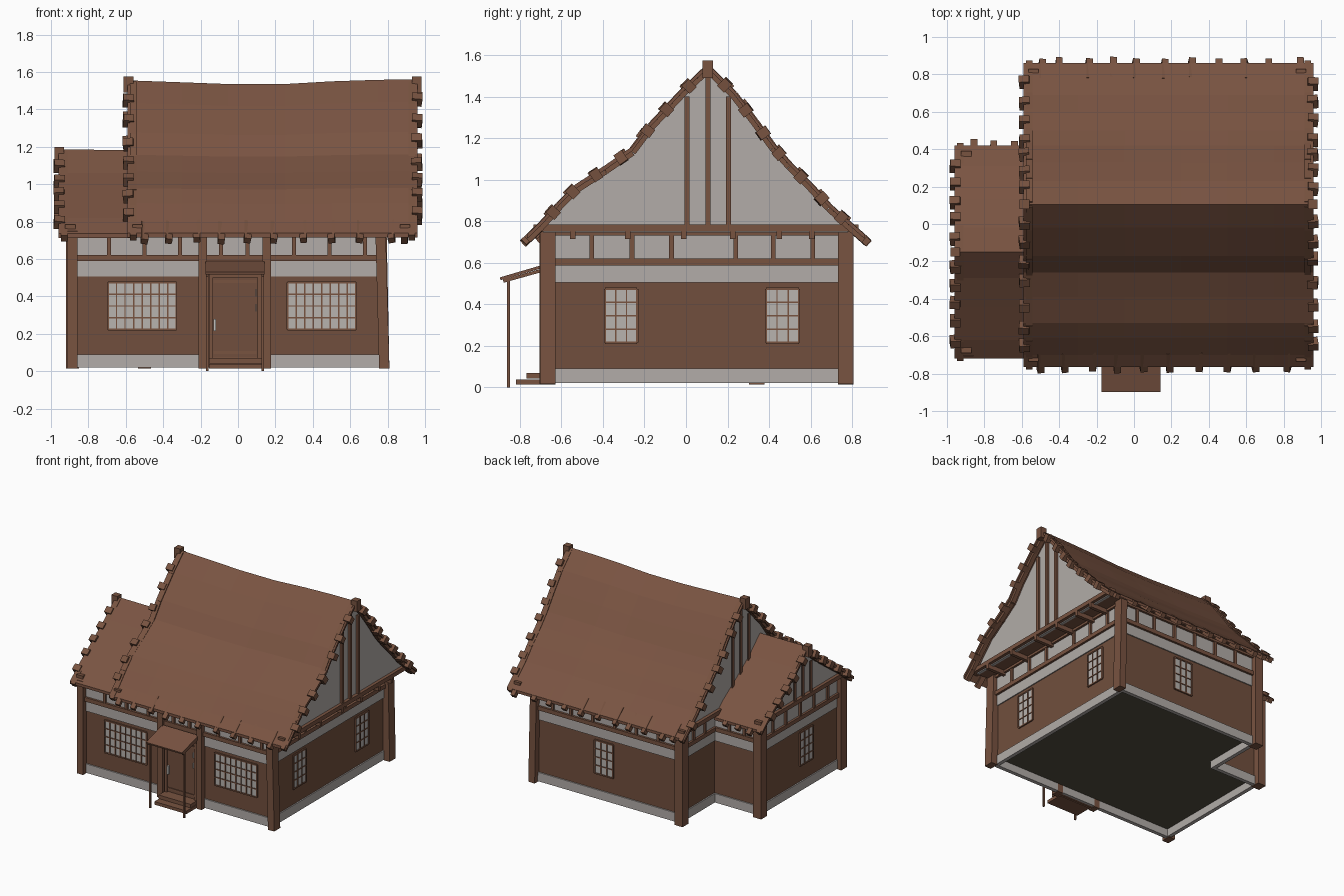
import bpy, bmesh, math, random
from mathutils import Vector, Matrix

if "Cube" in bpy.data.objects:
    bpy.data.objects.remove(bpy.data.objects["Cube"])
random.seed(4)

def mat(name, r, g, b):
    m = bpy.data.materials.new(name)
    lin = [((c / 255 + 0.055) / 1.055) ** 2.4 for c in (r, g, b)]
    m.diffuse_color = (*lin, 1)
    m.use_nodes = True
    m.node_tree.nodes["Principled BSDF"].inputs["Base Color"].default_value = m.diffuse_color
    return m

WOOD = mat("timber brown", 120, 83, 64)
ROOF = mat("roof brown", 122, 84, 66)
WALL = mat("wall brown", 113, 79, 61)
PLASTER = mat("plaster grey white", 178, 172, 168)
GLASS = mat("window pale grey", 184, 179, 175)
FLOOR = mat("floor dark olive", 84, 78, 64)
METAL = mat("metal light grey", 195, 193, 190)

parts = {}
def part(name, m):
    if name not in parts:
        parts[name] = (bmesh.new(), m)
    return parts[name][0]

def box(name, m, x0, x1, y0, y1, z0, z1):
    mx = Matrix.Translation(((x0 + x1) / 2, (y0 + y1) / 2, (z0 + z1) / 2)) @ \
        Matrix.Diagonal((abs(x1 - x0), abs(y1 - y0), abs(z1 - z0), 1))
    bmesh.ops.create_cube(part(name, m), size=1, matrix=mx)

def beam(name, m, p0, p1, w, h, twist=0):
    """Box running from p0 to p1, w wide sideways and h deep."""
    p0, p1 = Vector(p0), Vector(p1)
    d = (p1 - p0).normalized()
    up = Vector((0, 1, 0)) if abs(d.z) > 0.9 else Vector((0, 0, 1))
    s = d.cross(up).normalized()
    rot = Matrix((s, d, s.cross(d))).transposed().to_4x4() @ Matrix.Rotation(twist, 4, 'Y')
    mx = Matrix.Translation((p0 + p1) / 2) @ rot @ Matrix.Diagonal((w, (p1 - p0).length, h, 1))
    bmesh.ops.create_cube(part(name, m), size=1, matrix=mx)

def loft(name, m, loops, closed=False):
    bm = part(name, m)
    vs = [[bm.verts.new(p) for p in lp] for lp in loops]
    n = len(vs[0])
    pairs = list(zip(vs, vs[1:] + vs[:1])) if closed else list(zip(vs, vs[1:]))
    for a, b in pairs:
        for i in range(n):
            bm.faces.new((a[i], a[(i + 1) % n], b[(i + 1) % n], b[i]))
    if not closed:
        bm.faces.new(vs[0][::-1])
        bm.faces.new(vs[-1])

# ---- L-shaped walls in horizontal bands
FX, LX, NX, FY, BY, WY = 0.75, -0.87, -0.48, -0.66, 0.76, 0.33
def ell(o, z):
    return [(FX + o, FY - o, z), (FX + o, BY + o, z), (NX - o, BY + o, z),
            (NX - o, WY + o, z), (LX - o, WY + o, z), (LX - o, FY - o, z)]

def band(name, m, o, z0, z1):
    loft(name, m, [ell(o, z0), ell(o, z1)])

loft("plinth", PLASTER, [ell(0.01, .02), ell(0.01, .09), ell(-.02, .09), ell(-.02, .02)], True)
band("floor", FLOOR, -.015, .08, .089)
band("lower_wall", WALL, 0, .09, .505)
band("upper_plaster", PLASTER, 0.008, .505, .74)
band("middle_rail", WOOD, 0.025, .588, .62)
band("top_plate", WOOD, 0.025, .732, .758)

# ---- corner and door posts
for x, y, lean in [(.782, -.667, -.02), (.782, .77, -.015), (-.5, .77, 0), (-.885, .34, 0), (-.885, -.667, 0)]:
    beam("corner_post", WOOD, (x, y, .015), (x + lean, y, .75), .055 if x > 0 or y < 0 else .07, .075)
for x in (-.188, .153):
    box("door_post", WOOD, x - .023, x + .023, -.705, -.64, .015, .75)

# ---- helper placing boxes on a given wall: u along wall, d outward
WALLS = {"front": ('y', FY, -1), "back": ('y', BY, 1), "right": ('x', FX, 1),
         "left": ('x', LX, -1), "wing_back": ('y', WY, 1), "notch": ('x', NX, -1)}
def wbox(name, m, side, u0, u1, z0, z1, d0, d1):
    ax, pos, s = WALLS[side]
    a, b = sorted((pos + s * d0, pos + s * d1))
    if ax == 'y':
        box(name, m, u0, u1, a, b, z0, z1)
    else:
        box(name, m, a, b, u0, u1, z0, z1)

# ---- short studs in the upper plaster band
STUDS = {"front": (-.69, -.5, -.31, -.09, .05, .3, .49, .68), "right": (-.455, -.26, -.07, .24, .42, .61),
         "back": (-.3, -.11, .08, .27, .46, .62), "left": (-.5, -.33, -.16, .02, .18),
         "wing_back": (-.75, -.62), "notch": (.47, .61)}
for side, us in STUDS.items():
    for u in us:
        wbox("upper_stud", WOOD, side, u - .011, u + .011, .61, .74, 0, .022)

# ---- lattice windows
def window(side, u0, u1, z0, z1, cols, rows):
    wbox("window_glass", GLASS, side, u0, u1, z0, z1, 0, .005)
    for i in range(cols + 1):
        u, w = u0 + (u1 - u0) * i / cols, .005 if i in (0, cols) else .0035
        wbox("window_bars", WOOD, side, u - w, u + w, z0, z1, 0, .011)
    for j in range(rows + 1):
        z, w = z0 + (z1 - z0) * j / rows, .005 if j in (0, rows) else .0035
        wbox("window_bars", WOOD, side, u0, u1, z - w, z + w, 0, .01)

window("front", -.695, -.33, .222, .475, 8, 4)
window("front", .265, .63, .222, .475, 8, 4)
window("right", -.39, -.235, .215, .475, 3, 4)
window("right", .385, .545, .215, .475, 3, 4)
window("back", .1, .26, .215, .475, 3, 4)
window("left", -.33, -.17, .215, .475, 3, 4)

# ---- door, frame, steps and awning
wbox("door_surround", WOOD, "front", -.17, .135, .02, .59, 0, .02)
wbox("door_leaf", WALL, "front", -.14, .11, .075, .51, .02, .026)
for u in (-.145, .115):
    wbox("door_frame", WOOD, "front", u - .011, u + .011, .05, .52, .02, .035)
wbox("door_frame", WOOD, "front", -.15, .12, .5, .522, .02, .035)
for z in (.1, .48):
    wbox("door_trim", WOOD, "front", -.13, .1, z - .008, z + .008, .025, .032)
wbox("door_handle", METAL, "front", -.13, -.118, .215, .28, .026, .045)
for z in (.34, .42):
    wbox("door_hinge", METAL, "front", .093, .1, z - .02, z + .02, .026, .038)
box("door_step", WOOD, -.155, .125, -.82, -.68, .014, .038)
box("door_step", WOOD, -.155, .125, -.768, -.68, .042, .07)
beam("awning_roof", ROOF, (-.017, -.69, .583), (-.017, -.895, .523), .315, .014)
for x in (-.165, .132):
    box("awning_post", WOOD, x - .006, x + .006, -.862, -.848, 0, .535)
    beam("awning_bracket", WOOD, (x, -.69, .565), (x, -.88, .512), .014, .016)

# ---- roofs: profiles are (y, z) from front eave over ridge to back eave
MAIN = [(-.765, .738), (-.7, .8), (-.61, .9), (-.53, .98), (-.39, 1.07), (-.26, 1.16), (-.17, 1.28),
        (-.02, 1.44), (.105, 1.56), (.23, 1.435), (.33, 1.305), (.42, 1.18), (.5, 1.09), (.6, .99),
        (.69, .89), (.79, .8), (.86, .738)]
WING = [(-.72, .735), (-.62, .82), (-.44, .95), (-.29, 1.06), (-.15, 1.185),
        (-.02, 1.06), (.13, .95), (.31, .83), (.42, .735)]

def along(pts, t):
    """Point and direction at fraction t of a polyline."""
    v = [Vector((0, y, z)) for y, z in pts]
    left = t * sum((b - a).length for a, b in zip(v, v[1:]))
    for a, b in zip(v, v[1:]):
        if left <= (b - a).length + 1e-6:
            return a + (b - a).normalized() * left, (b - a).normalized()
        left -= (b - a).length

def roof(name, prof, xs, ridge, gables, ends, nblocks):
    loops = []
    for x, sag in xs:
        top = [(x, y, z - sag * (z - .735) / .8) for y, z in prof]
        loops.append(top + [(x, y, z - .022) for x, y, z in reversed(top)])
    loft(name + "_roof", ROOF, loops)
    # gable walls, studs and base beams
    inner = [(y * .985 + prof[ridge][0] * .015, z - .028) for y, z in prof[1:-1]]
    inner = [(inner[0][0], .745)] + inner + [(inner[-1][0], .745)]
    yr, zr = prof[ridge]
    for x, s in gables:
        loft(name + "_gable", PLASTER, [[(x, y, z) for y, z in inner], [(x - s * .02, y, z) for y, z in inner]])
        for dy in (-.1, 0, .1):
            box(name + "_gable_stud", WOOD, x - .01, x + s * .018, yr + dy - .012, yr + dy + .012,
                .76, zr - .05 - abs(dy) * 1.1)
        box(name + "_gable_sill", WOOD, x - s * .03, x + s * .025, prof[0][0] + .03, prof[-1][0] - .03, .752, .785)
    # sloping edge boards and purlin ends
    for x, s in ends:
        for a, b in zip(prof, prof[1:]):
            beam(name + "_edge_board", WOOD, (x - s * .03, a[0], a[1] - .025), (x - s * .03, b[0], b[1] - .025), .035, .04)
        for half in (prof[:ridge + 1][::-1], prof[ridge:]):
            for i in range(nblocks):
                p, d = along(half, (i + (.0 if i == 0 else random.uniform(-.12, .12))) / nblocks)
                if i == 0 and half is not prof and half[1][0] < half[0][0]:
                    box(name + "_purlin_end", WOOD, x - s * .03, x + s * .022, yr - .025, yr + .025, zr - .07, zr + .015)
                elif i:
                    n = Vector((0, -d.z, d.y)) * (1 if d.y > 0 else -1)
                    c = p - n * .014 + Vector((x - s * .004, 0, 0))
                    beam(name + "_purlin_end", WOOD, c - d * .024, c + d * .024, .056, .055, random.uniform(-.15, .15))

roof("main", MAIN, [(-.59, .005), (-.3, .015), (-.05, .024), (.25, .024), (.5, .01), (.75, .002), (.96, 0)],
     8, [(.895, 1), (-.54, -1)], [(.96, 1), (-.59, -1)], 8)
roof("wing", WING, [(-.96, 0), (-.54, .004)], 4, [(-.9, -1)], [(-.96, -1)], 6)

# ---- attic floor and overhanging joists
box("attic_floor", WOOD, -.54, .89, -.7, .8, .75, .758)
box("attic_floor", WOOD, -.9, -.5, -.68, .37, .75, .758)
for y in (-.545, -.28, -.01, .225, .45, .605):
    box("overhang_joist", WOOD, .74, .92, y - .013, y + .013, .715, .752)

# ---- rafter tails under the eaves
def tails(xs, prof, back):
    (y0, z0), (y1, z1) = (prof[-1], prof[-2]) if back else (prof[0], prof[1])
    d = Vector((0, y0 - y1, z0 - z1)).normalized()
    for x in xs:
        e = Vector((x, y0, z0 - .026)) + d * random.uniform(.015, .03)
        beam("rafter_tail", WOOD, e, e - d * .14, .036, .036, random.uniform(-.2, .2))

tails((-.5, -.37, -.22, -.09, .05, .19, .35, .5, .65, .82), MAIN, False)
tails((-.49, -.4, -.24, -.11, .01, .165, .31, .455, .59, .72, .89), MAIN, True)
tails((-.855, -.75, -.64), WING, True)

# ---- turn every part into an object
for name, (bm, m) in parts.items():
    bmesh.ops.recalc_face_normals(bm, faces=bm.faces)
    me = bpy.data.meshes.new(name)
    bm.to_mesh(me)
    bm.free()
    me.materials.append(m)
    bpy.context.collection.objects.link(bpy.data.objects.new(name, me))
